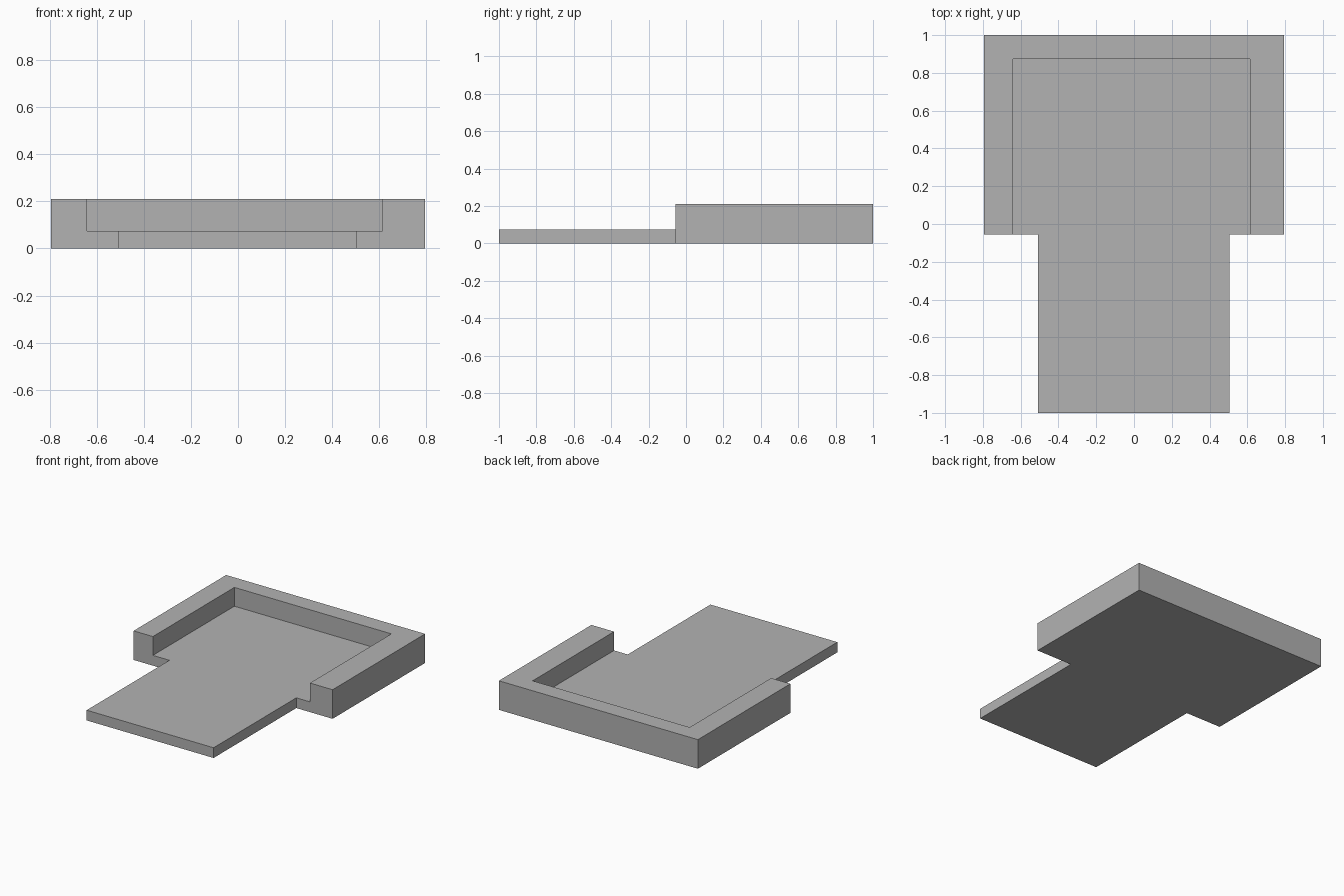
import bpy
import bmesh

cube = bpy.data.objects.get("Cube")
if cube:
    bpy.data.objects.remove(cube, do_unlink=True)

# Main dimensions
HALF_WIDTH, HEIGHT, FLOOR = 0.795, 0.21, 0.074
STEP_Y = -0.056
APRON_LEFT, APRON_RIGHT = 0.505, -0.509
RECESS_LEFT, RECESS_RIGHT, RECESS_BACK = 0.614, -0.641, 0.874

grey = bpy.data.materials.new("plain grey")
grey.use_nodes = True
colour = (0.448, 0.448, 0.448, 1)
grey.diffuse_color = colour
grey.node_tree.nodes["Principled BSDF"].inputs["Base Color"].default_value = colour


def prism(name, outline, z0, z1):
    """Extrude a flat outline from z0 up to z1."""
    bm = bmesh.new()
    base = bm.faces.new([bm.verts.new((x, y, z0)) for x, y in outline])
    top = bmesh.ops.extrude_face_region(bm, geom=[base], use_keep_orig=True)
    verts = [v for v in top["geom"] if isinstance(v, bmesh.types.BMVert)]
    bmesh.ops.translate(bm, verts=verts, vec=(0, 0, z1 - z0))
    bmesh.ops.recalc_face_normals(bm, faces=bm.faces)
    mesh = bpy.data.meshes.new(name)
    bm.to_mesh(mesh)
    bm.free()
    mesh.materials.append(grey)
    obj = bpy.data.objects.new(name, mesh)
    bpy.context.collection.objects.link(obj)
    return obj


# Stepped tray body: wide back section and narrower front apron
tray = prism("tray", [
    (-HALF_WIDTH, 1), (-HALF_WIDTH, STEP_Y), (APRON_RIGHT, STEP_Y), (APRON_RIGHT, -1),
    (APRON_LEFT, -1), (APRON_LEFT, STEP_Y), (HALF_WIDTH, STEP_Y), (HALF_WIDTH, 1),
], 0, HEIGHT)

# Recess, open to the front, leaving a U-shaped rim
cutter = prism("recess_cutter", [
    (RECESS_RIGHT, RECESS_BACK), (RECESS_RIGHT, -1.2),
    (RECESS_LEFT, -1.2), (RECESS_LEFT, RECESS_BACK),
], FLOOR, HEIGHT + 0.2)
cutter.hide_render = True
cutter.hide_set(True)

cut = tray.modifiers.new("recess", "BOOLEAN")
cut.operation = "DIFFERENCE"
cut.solver = "EXACT"
cut.object = cutter

# Apply the cut and discard the helper
bpy.context.view_layer.objects.active = tray
tray.select_set(True)
bpy.ops.object.modifier_apply(modifier=cut.name)
bpy.data.objects.remove(cutter, do_unlink=True)
